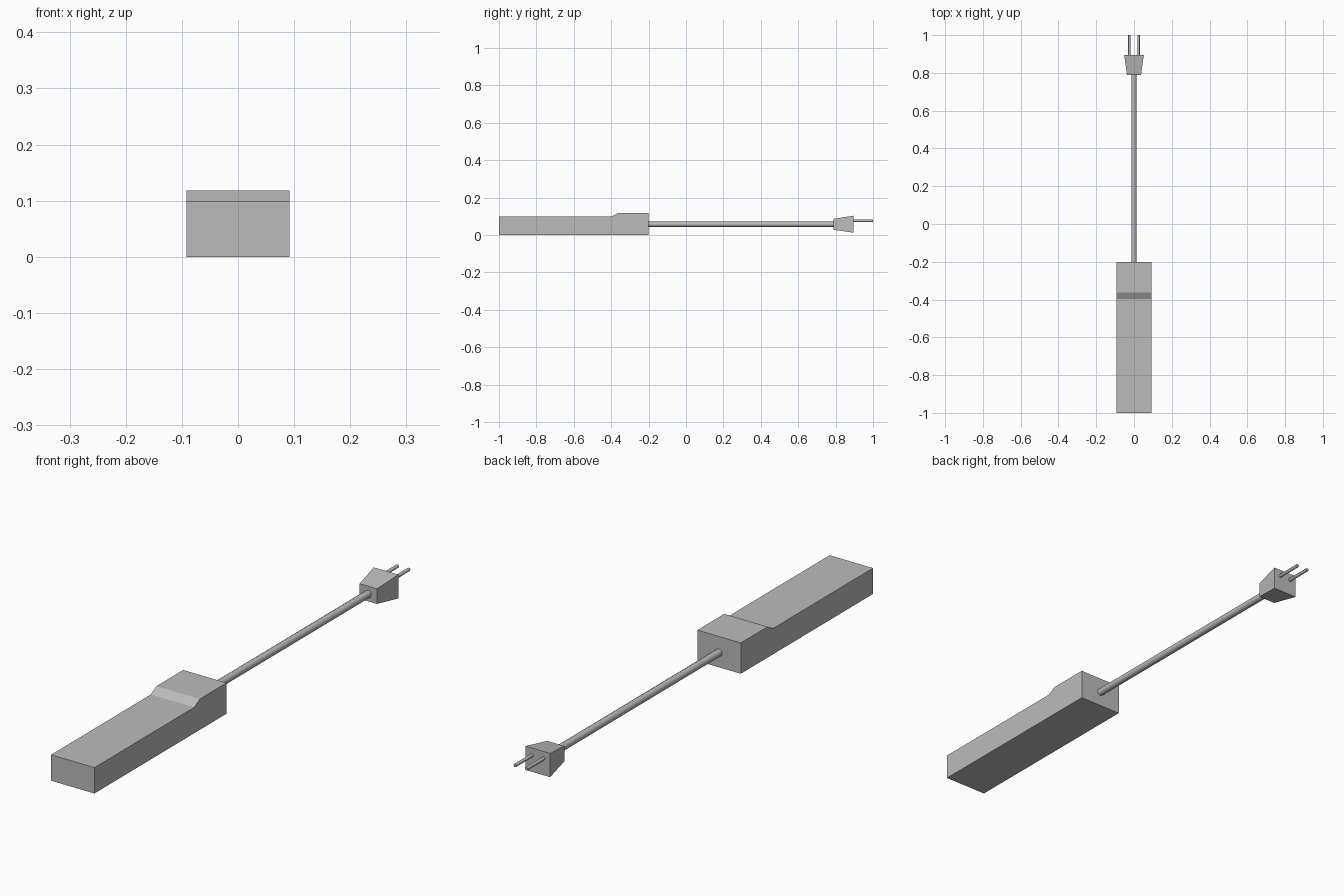
import bpy
import bmesh
import math

cube = bpy.data.objects.get("Cube")
if cube:
    bpy.data.objects.remove(cube, do_unlink=True)

# Single plain grey
grey = bpy.data.materials.new("plain_grey")
grey.use_nodes = True
grey.diffuse_color = (0.5, 0.5, 0.5, 1)
grey.node_tree.nodes["Principled BSDF"].inputs["Base Color"].default_value = (0.5, 0.5, 0.5, 1)


def finish(name, bm):
    bmesh.ops.recalc_face_normals(bm, faces=bm.faces)
    mesh = bpy.data.meshes.new(name)
    bm.to_mesh(mesh)
    bm.free()
    mesh.materials.append(grey)
    obj = bpy.data.objects.new(name, mesh)
    bpy.context.collection.objects.link(obj)
    return obj


def loft(name, sections):
    """Skin matching closed sections and cap both ends."""
    bm = bmesh.new()
    rings = [[bm.verts.new(p) for p in s] for s in sections]
    n = len(rings[0])
    for a, b in zip(rings, rings[1:]):
        for i in range(n):
            j = (i + 1) % n
            bm.faces.new((a[i], a[j], b[j], b[i]))
    bm.faces.new(rings[0])
    bm.faces.new(rings[-1])
    return finish(name, bm)


def rod(name, x, z, radius, y0, y1, sides):
    """Round rod running front to back."""
    def ring(y):
        turns = [2 * math.pi * i / sides for i in range(sides)]
        return [(x + radius * math.cos(t), y, z + radius * math.sin(t)) for t in turns]
    obj = loft(name, [ring(y0), ring(y1)])
    bpy.ops.object.select_all(action='DESELECT')
    obj.select_set(True)
    bpy.context.view_layer.objects.active = obj
    bpy.ops.object.shade_smooth_by_angle(angle=math.radians(62))
    return obj


def rect(y, half_width, z0, z1):
    return [(-half_width, y, z0), (half_width, y, z0),
            (half_width, y, z1), (-half_width, y, z1)]


# Long housing with a raised rear section
profile = [(-1, 0), (-0.2, 0), (-0.2, 0.118), (-0.362, 0.118), (-0.396, 0.099), (-1, 0.099)]
loft("housing", [[(x, y, z) for y, z in profile] for x in (-0.092, 0.092)])

# Cord from housing to plug
rod("cord", 0, 0.057, 0.014, -0.21, 0.8, 8)

# Flared plug body
loft("plug_body", [rect(0.788, 0.037, 0.028, 0.086), rect(0.896, 0.052, 0.012, 0.103)])

# Two contact prongs
for side, x in (("right", -0.024), ("left", 0.024)):
    rod(side + "_prong", x, 0.076, 0.0065, 0.885, 1.0, 6)
